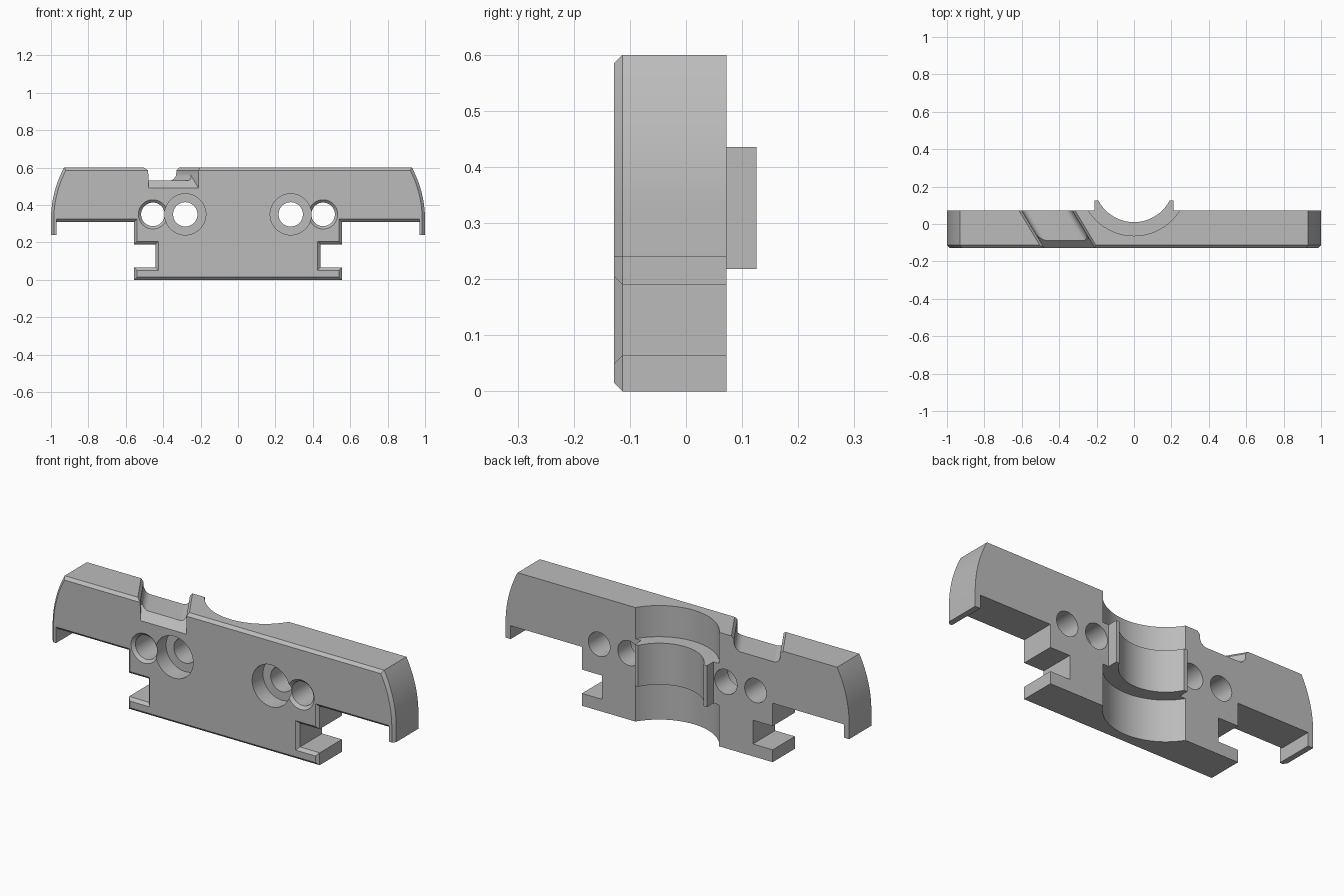
import bpy, bmesh, math
from mathutils import Vector, Matrix

if "Cube" in bpy.data.objects:
    bpy.data.objects.remove(bpy.data.objects["Cube"])

FRONT, BACK, CHAMFER = -0.128, 0.072, 0.015

steel = bpy.data.materials.new("plain_grey")
steel.use_nodes = True
grey = (0.5, 0.5, 0.5, 1)
steel.diffuse_color = grey
steel.node_tree.nodes["Principled BSDF"].inputs["Base Color"].default_value = grey


def finish(name, bm):
    bmesh.ops.recalc_face_normals(bm, faces=bm.faces)
    mesh = bpy.data.meshes.new(name)
    bm.to_mesh(mesh)
    bm.free()
    mesh.materials.append(steel)
    obj = bpy.data.objects.new(name, mesh)
    bpy.context.collection.objects.link(obj)
    return obj


def loft(name, rings):
    """Solid through a list of matching closed rings of 3D points."""
    bm = bmesh.new()
    loops = [[bm.verts.new(p) for p in ring] for ring in rings]
    n = len(loops[0])
    for a, b in zip(loops, loops[1:]):
        for i in range(n):
            j = (i + 1) % n
            bm.faces.new((a[i], a[j], b[j], b[i]))
    bm.faces.new(loops[0])
    bm.faces.new(loops[-1])
    return finish(name, bm)


def cylinder(name, start, end, r1, r2=None):
    start, end = Vector(start), Vector(end)
    axis = end - start
    turn = axis.to_track_quat('Z', 'Y').to_matrix().to_4x4()
    bm = bmesh.new()
    bmesh.ops.create_cone(bm, cap_ends=True, segments=96, radius1=r1,
                          radius2=r1 if r2 is None else r2, depth=axis.length,
                          matrix=Matrix.Translation((start + end) / 2) @ turn)
    return finish(name, bm)


def combine(target, other, operation='DIFFERENCE'):
    mod = target.modifiers.new("combine", 'BOOLEAN')
    mod.operation, mod.solver, mod.object = operation, 'EXACT', other
    bpy.context.view_layer.objects.active = target
    bpy.ops.object.modifier_apply(modifier=mod.name)
    bpy.data.objects.remove(other)


def inset(points):
    """Mitred inset; the inner and bottom edges of the end tabs stay put."""
    edges = []
    for a, b in zip(points, points[1:] + points[:1]):
        d, mid = (b - a).normalized(), (a + b) / 2
        tab = abs(mid.x) > 0.9 and abs(mid.x) < 0.99 and mid.y < 0.3
        edges.append((Vector((-d.y, d.x)), 0 if tab else CHAMFER))
    result = []
    for i, p in enumerate(points):
        (n1, d1), (n2, d2) = edges[i - 1], edges[i]
        result.append(p + Matrix((n1, n2)).inverted() @ Vector((d1, d2)))
    return result


# Plate outline: right half, then mirrored
half = [(0.555, 0), (0.555, 0.065), (0.44, 0.065), (0.44, 0.19), (0.555, 0.19),
        (0.555, 0.31), (0.97, 0.31), (0.97, 0.24), (1, 0.24)]
radius, sweep = 0.595, math.asin(0.28 / 0.595)
for i in range(17):
    a = sweep * i / 16
    half.append((1 - radius + radius * math.cos(a), 0.32 + radius * math.sin(a)))
outline = [Vector(p) for p in half + [(-x, z) for x, z in reversed(half)]]

# Plate with a bevelled front rim
plate = loft("clamp_plate", [
    [(p.x, BACK, p.y) for p in outline],
    [(p.x, FRONT + CHAMFER, p.y) for p in outline],
    [(p.x, FRONT, p.y) for p in inset(outline)]])

# Ears beside the rear saddle, trimmed by the channel cuts below
for side in (-1, 1):
    base = [(side * x, y) for x, y in ((0.15, 0.03), (0.21, 0.03), (0.21, 0.126), (0.15, 0.126))]
    ear = loft("ear", [[(x, y, z) for x, y in base] for z in (0.205, 0.45)])
    combine(plate, ear, 'UNION')

# Round rear channel, narrower across the middle band
for low, high, r in ((-0.1, 0.218, 0.288), (0.436, 0.7, 0.288), (-0.2, 0.8, 0.215)):
    combine(plate, cylinder("channel_cutter", (0, 0.225, low), (0, 0.225, high), r))

# Bolt holes: inner pair counterbored, outer pair countersunk
for side in (-1, 1):
    for x, y0, y1, r1, r2 in (
            (0.282, -0.3, 0.3, 0.065, 0.065),
            (0.282, -0.3, FRONT + 0.09, 0.11, 0.11),
            (0.455, -0.3, 0.3, 0.063, 0.063),
            (0.455, FRONT - 0.01, FRONT + 0.016, 0.088, 0.062)):
        cutter = cylinder("hole_cutter", (side * x, y0, 0.35), (side * x, y1, 0.35), r1, r2)
        combine(plate, cutter)


# Slanted slot across the top with rounded floor corners and bevelled lips
def slant(x, y, z):
    return (x - 0.6 * (y - FRONT), y, z)


left, right, floor, fillet = -0.48, -0.21, 0.53, 0.04
section = [(left - 0.115, 0.7), (left, 0.585)]
for cx, start in ((left + fillet, math.pi), (right - fillet, 1.5 * math.pi)):
    for i in range(9):
        a = start + i * math.pi / 16
        section.append((cx + fillet * math.cos(a), floor + fillet + fillet * math.sin(a)))
section += [(right, 0.585), (right + 0.115, 0.7)]
combine(plate, loft("slot_cutter", [[slant(x, y, z) for x, z in section] for y in (-0.3, 0.2)]))

# Sloped lip at the front of the slot
wedge = [(-0.148, 0.47), (-0.03, 0.588), (-0.148, 0.588)]
combine(plate, loft("lip_cutter", [[slant(x, y, z) for y, z in wedge]
                                   for x in (left + 0.001, right - 0.001)]))

bpy.ops.object.select_all(action='DESELECT')
plate.select_set(True)
bpy.context.view_layer.objects.active = plate
bpy.ops.object.shade_smooth_by_angle(angle=math.radians(25))
